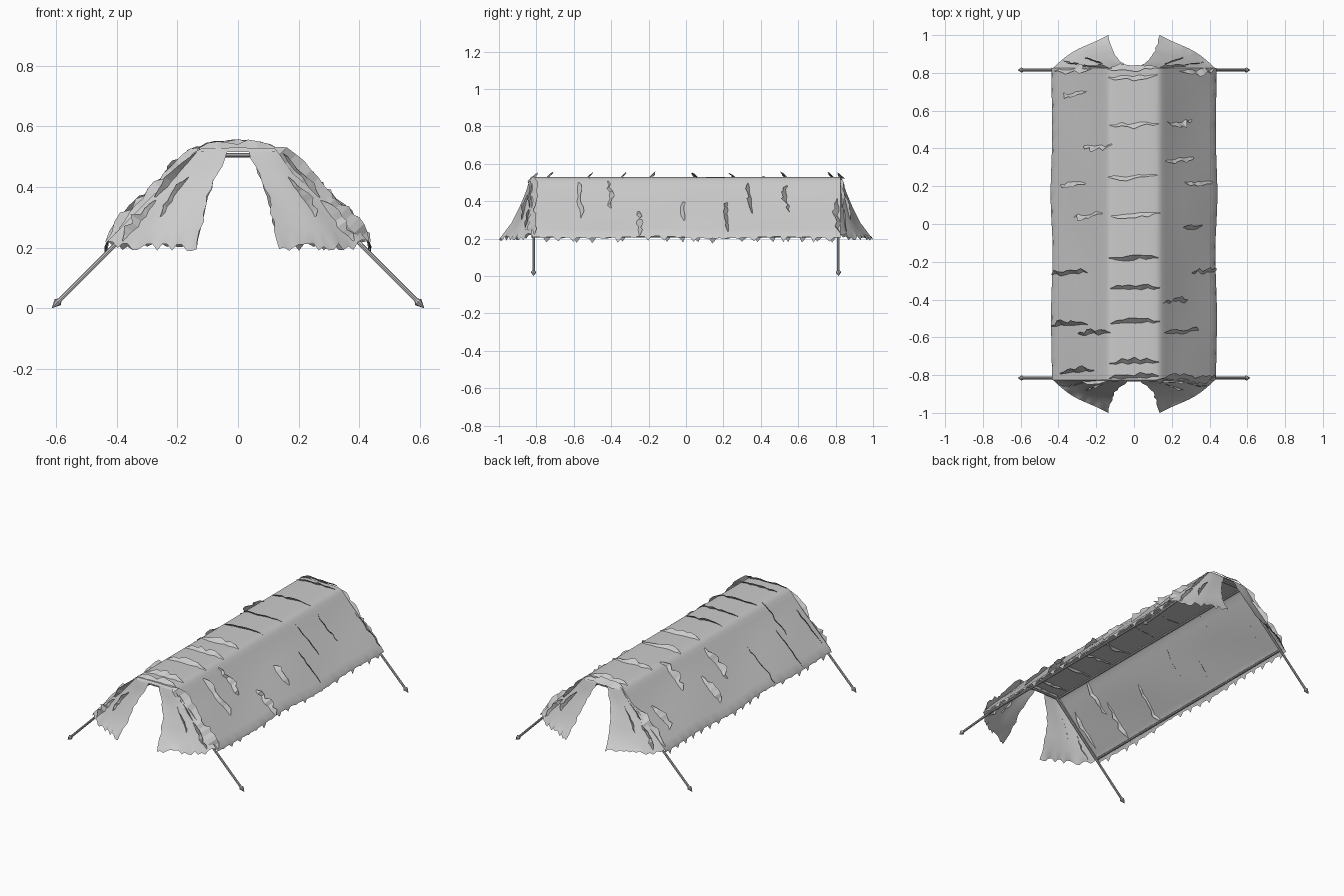
import bpy, math, random
from mathutils import Vector

if "Cube" in bpy.data.objects:
    bpy.data.objects.remove(bpy.data.objects["Cube"])

random.seed(4)


def new_object(name, verts, faces, smooth=False):
    mesh = bpy.data.meshes.new(name)
    mesh.from_pydata([tuple(v) for v in verts], [], faces)
    mesh.update()
    ob = bpy.data.objects.new(name, mesh)
    bpy.context.collection.objects.link(ob)
    if smooth:
        for p in mesh.polygons:
            p.use_smooth = True
    return ob


def grid_faces(rows, cols):
    return [(r * cols + c, r * cols + c + 1, (r + 1) * cols + c + 1, (r + 1) * cols + c)
            for r in range(rows - 1) for c in range(cols - 1)]


def interp(points, t):
    f = min(max(t, 0), 1) * (len(points) - 1)
    i = min(int(f), len(points) - 2)
    return Vector(points[i]).lerp(Vector(points[i + 1]), f - i)


def rod(name, a, b, r1=0.007, r2=0.007):
    a, b = Vector(a), Vector(b)
    bpy.ops.mesh.primitive_cone_add(vertices=8, radius1=r1, radius2=r2, depth=(b - a).length,
                                    location=(a + b) / 2)
    ob = bpy.context.object
    ob.name = name
    ob.rotation_euler = (b - a).to_track_quat('Z', 'Y').to_euler()


# Frame: splayed legs with pointed feet, cross bars and long rails
for sy in (-1, 1):
    y = 0.815 * sy
    for sx in (-1, 1):
        rod("leg", (0.11 * sx, y, 0.505), (0.597 * sx, y, 0.018))
        rod("foot_collar", (0.588 * sx, y, 0.027), (0.595 * sx, y, 0.02), 0.007, 0.014)
        rod("foot_point", (0.595 * sx, y, 0.02), (0.614 * sx, y, 0.001), 0.014, 0.001)
    rod("cross_bar", (-0.12, y, 0.505), (0.12, y, 0.505))
for sx in (-1, 1):
    rod("ridge_rail", (0.115 * sx, -0.82, 0.505), (0.115 * sx, 0.82, 0.505))
    rod("eave_rail", (0.405 * sx, -0.82, 0.213), (0.405 * sx, 0.82, 0.213))


# Canopy surface as height over x: flat top, soft steep shoulder, straight slope
def soft(d, r):
    return 0.5 * (d + math.sqrt(d * d + r * r))


def canopy(x, y):
    a = abs(x)
    z = 0.53 - 1.3 * soft(a - 0.137, 0.015) + 0.3 * soft(a - 0.19, 0.03)
    if a > 0.19:
        z += 0.005 * math.sin(math.pi * min((a - 0.19) / 0.24, 1)) * math.sin(7 * y + 3 * x)
    return Vector((x, y, z))


ny = 83
xs = [0, 0.05, 0.1, 0.12, 0.135, 0.15, 0.17, 0.2, 0.25, 0.3, 0.35, 0.4, 0.43]
xs = [-x for x in reversed(xs[1:])] + xs
cols = len(xs) + 2


# Ragged eave edge hanging below the slope
def hem(x, y, k):
    drop = random.choice((0.02, 0.036, 0.042)) if k % 4 == 0 else 0.014
    p = canopy(x, y)
    return p + Vector((math.copysign(0.006, x), random.uniform(-.005, .005), -drop))


verts = []
for j in range(ny):
    y = -0.825 + 1.65 * j / (ny - 1)
    wave = 1 + 0.015 * math.sin(9 * y) * (1 - abs(y))
    verts.append(hem(xs[0] * wave, y, j))
    verts += [canopy(x * wave, y) for x in xs]
    verts.append(hem(xs[-1] * wave, y, j + 1))
new_object("canopy", verts, grid_faces(ny, cols), True)

# End flaps: flared curtains from the slope edge to the ragged opening
inner = [(0.036, 0.835, 0.518), (0.066, 0.858, 0.445), (0.1, 0.89, 0.37),
         (0.116, 0.932, 0.285), (0.136, 1.0, 0.195)]


def flap(sx, sy):
    def f(s, t):
        o = canopy(0.12 + 0.31 * t, 0.825)
        i = interp(inner, t)
        p = o.lerp(i, s)
        p.y += t * (0.02 * math.sin(math.pi * s) + 0.006 * math.sin(2 * math.pi * s))
        p.z -= 0.022 * min(1, s * 6) * t * (1 - s)
        return Vector((p.x * sx, p.y * sy, p.z))
    return f


ns, nt = 19, 13
for sy in (-1, 1):
    for sx in (-1, 1):
        f = flap(sx, sy)
        verts = []
        for b in range(nt):
            for a in range(ns):
                p = f(a / (ns - 1), b / (nt - 1))
                if a == ns - 1 and 0 < b < nt - 1:
                    p.x += random.uniform(-.006, .006)
                if b == nt - 1 and 0 < a < ns - 1:
                    p.z += random.choice((-0.006, 0.015, 0.006))
                verts.append(p)
        new_object("end_flap", verts, grid_faces(nt, ns), True)
    # Short drop of cloth above the opening
    steps = [-0.12 + 0.03 * k for k in range(9)]
    top = [canopy(x, 0.825 * sy) for x in steps]
    low = [Vector((x, 0.835 * sy, 0.516)) for x in steps]
    new_object("opening_hem", top + low, grid_faces(2, 9), True)


# Torn cloth shreds: ragged ribbons tilted so they poke through the cloth
def shred(name, f, centre, along, across, low=-0.02, high=0.03):
    rows = 9
    verts = []
    for k in range(rows):
        q = k / (rows - 1)
        env = (0.1 + math.sin(math.pi * q) ** 0.6) * random.uniform(0.35, 1.1)
        wob = random.uniform(-0.2, 0.2)
        for m in (0.0, 0.5, 1.0):
            w = (m - 0.5) * env + wob
            u = centre[0] + along[0] * (q - 0.5) + across[0] * w
            v = centre[1] + along[1] * (q - 0.5) + across[1] * w
            p = f(u, v)
            n = (f(u + .004, v) - p).cross(f(u, v + .004) - p).normalized()
            if n.dot(Vector((p.x, p.y * 0.3, 0.6))) < 0:
                n = -n
            verts.append(p + n * (0.002 + (low + (high - low) * m) * env))
    new_object(name, verts, grid_faces(rows, 3))


ridge_rows = (0.83, 0.78, 0.53, 0.25, 0.05, -0.18, -0.34, -0.52, -0.73, -0.81)
for y in ridge_rows:
    shred("ridge_shred", canopy, (random.uniform(-.01, .01), y), (0.26, 0.01),
          (0, 0.035 if y < 0 else -0.035), -0.012, 0.022)
slope = [(-.31, .69, .12), (-.19, .41, .15), (-.32, .21, .13), (-.24, .05, .15), (-.34, -.26, .19),
         (-.34, -.53, .19), (-.21, -.58, .17), (-.3, -.78, .18), (-.32, .82, .2),
         (.33, .81, .18), (.24, .54, .13), (.24, .34, .15), (.34, .22, .15), (.31, -.02, .1),
         (.37, -.25, .13), (.22, -.41, .13), (.25, -.57, .18), (.22, -.82, .2), (.36, -.82, .14)]
for x, y, length in slope:
    shred("slope_shred", canopy, (x, y), (length, 0.01), (0, 0.045 if y < 0 else -0.045))
for sy in (-1, 1):
    for sx in (-1, 1):
        for s, t, length in ((.06, .3, .45), (.12, .75, .4), (.35, .5, .4)):
            shred("flap_shred", flap(sx, sy), (s, t), (0.02, length), (-0.1, 0), -0.012, 0.025)
